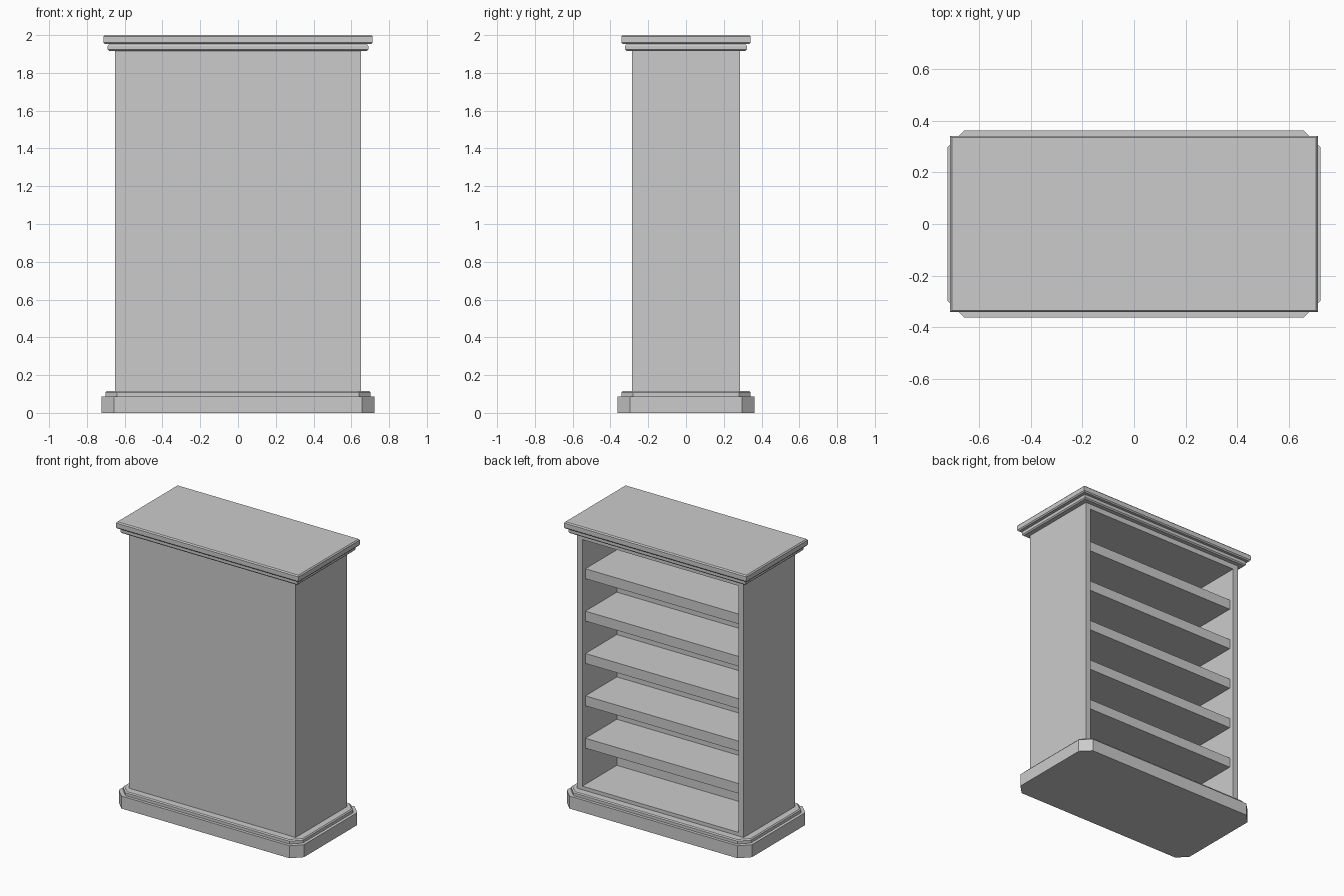
import bpy, bmesh

if "Cube" in bpy.data.objects:
    bpy.data.objects.remove(bpy.data.objects["Cube"])


def new_object(name, bm):
    bmesh.ops.recalc_face_normals(bm, faces=bm.faces)
    mesh = bpy.data.meshes.new(name)
    bm.to_mesh(mesh)
    bm.free()
    obj = bpy.data.objects.new(name, mesh)
    bpy.context.collection.objects.link(obj)
    return obj


def box(name, x0, x1, y0, y1, z0, z1):
    bm = bmesh.new()
    bmesh.ops.create_cube(bm, size=1)
    for v in bm.verts:
        v.co.x = (x0 + x1) / 2 + v.co.x * (x1 - x0)
        v.co.y = (y0 + y1) / 2 + v.co.y * (y1 - y0)
        v.co.z = (z0 + z1) / 2 + v.co.z * (z1 - z0)
    return new_object(name, bm)


def moulding(name, hx, hy, profile, cut=0.0):
    """Stack of rectangular rings (inset, z); cut chamfers the plan corners."""
    bm = bmesh.new()
    rings = []
    for inset, z in profile:
        x, y = hx - inset, hy - inset
        if cut:
            pts = [(x, cut - y), (x, y - cut), (x - cut, y), (cut - x, y),
                   (-x, y - cut), (-x, cut - y), (cut - x, -y), (x - cut, -y)]
        else:
            pts = [(x, -y), (x, y), (-x, y), (-x, -y)]
        rings.append([bm.verts.new((px, py, z)) for px, py in pts])
    n = len(rings[0])
    for a, b in zip(rings, rings[1:]):
        for i in range(n):
            j = (i + 1) % n
            bm.faces.new((a[i], a[j], b[j], b[i]))
    bm.faces.new(rings[0])
    bm.faces.new(rings[-1])
    return new_object(name, bm)


W, D, T = 0.65, 0.285, 0.04      # half width, half depth, panel thickness
BACK = -0.10                     # inner face of the closed wall
Z0, Z1 = 0.115, 1.92

# Stepped plinth with clipped corners
moulding("plinth_lower", 0.723, 0.363, [(0, 0), (0, 0.088)], 0.066)
moulding("plinth_upper", 0.702, 0.342,
         [(0, 0.088), (0, 0.108), (0.007, 0.115)], 0.062)

# Carcass: closed front wall, two sides, floor and ceiling
box("closed_wall", -W, W, -D, BACK, Z0, Z1)
for side, s in (("left", -1), ("right", 1)):
    xs = sorted((s * W, s * (W - T)))
    box(side + "_panel", *xs, BACK, D, Z0, Z1)
inner = W - T
box("floor_board", -inner, inner, BACK, D, Z0, 0.14)
box("ceiling_board", -inner, inner, BACK, D, Z1 - 0.04, Z1)

# Five evenly spaced shelves, set back from the opening
for i in range(5):
    top = 0.465 + 0.299 * i
    box(f"shelf_{i + 1}", -inner, inner, BACK, 0.25, top - 0.07, top)

# Stepped cornice
moulding("cornice_lower", 0.69, 0.322,
         [(0.008, 1.917), (0, 1.925), (0, 1.942), (0.006, 1.952)])
moulding("cornice_top", 0.713, 0.342,
         [(0.007, 1.952), (0, 1.96), (0, 1.992), (0.007, 2.0)])
